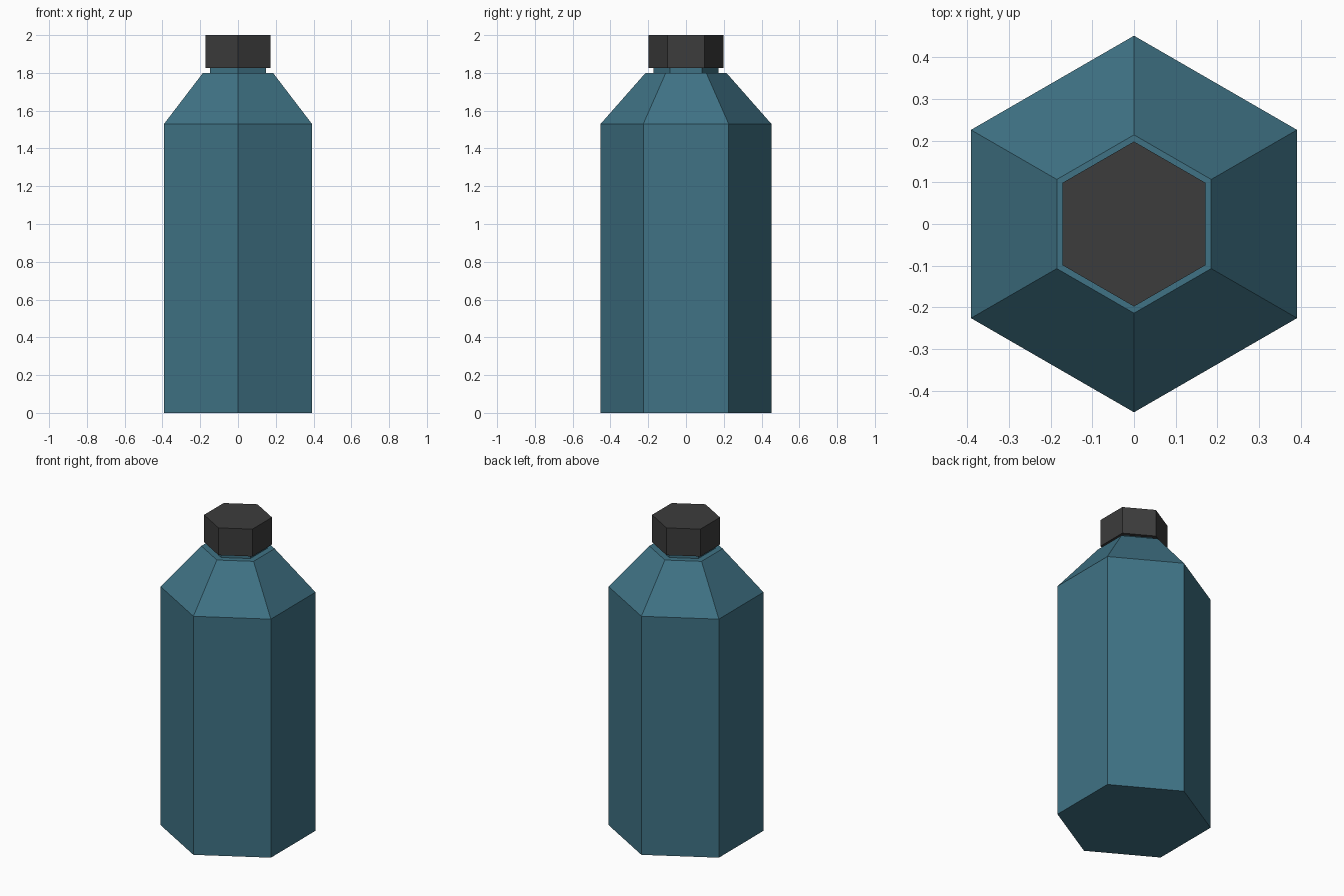
import bpy, bmesh
from math import cos, sin, pi

if "Cube" in bpy.data.objects:
    bpy.data.objects.remove(bpy.data.objects["Cube"])

SIDES = 6


def material(name, color):
    m = bpy.data.materials.new(name)
    m.diffuse_color = color
    m.use_nodes = True
    m.node_tree.nodes["Principled BSDF"].inputs["Base Color"].default_value = m.diffuse_color
    return m


def hex_lathe(name, profile, mat):
    """Closed six-sided solid from (radius, z) pairs, corners on the y axis."""
    bm = bmesh.new()
    rings = [[bm.verts.new((r * cos(pi / 2 + 2 * pi * i / SIDES),
                            r * sin(pi / 2 + 2 * pi * i / SIDES), z))
              for i in range(SIDES)] for r, z in profile]
    for a, b in zip(rings, rings[1:]):
        for i in range(SIDES):
            j = (i + 1) % SIDES
            bm.faces.new((a[i], a[j], b[j], b[i]))
    bm.faces.new(rings[0][::-1])
    bm.faces.new(rings[-1])
    bmesh.ops.recalc_face_normals(bm, faces=bm.faces)
    me = bpy.data.meshes.new(name)
    bm.to_mesh(me)
    bm.free()
    me.materials.append(mat)
    ob = bpy.data.objects.new(name, me)
    bpy.context.collection.objects.link(ob)
    return ob


teal = material("teal", (0.05, 0.17, 0.235, 1))
dark = material("dark_grey", (0.045, 0.045, 0.045, 1))

# Body with sloped shoulder, small ledge and neck
hex_lathe("bottle_body", [(0.452, 0), (0.452, 1.53), (0.214, 1.8),
                          (0.171, 1.8), (0.171, 1.84)], teal)

# Screw cap
hex_lathe("bottle_cap", [(0.198, 1.825), (0.198, 2.0)], dark)
